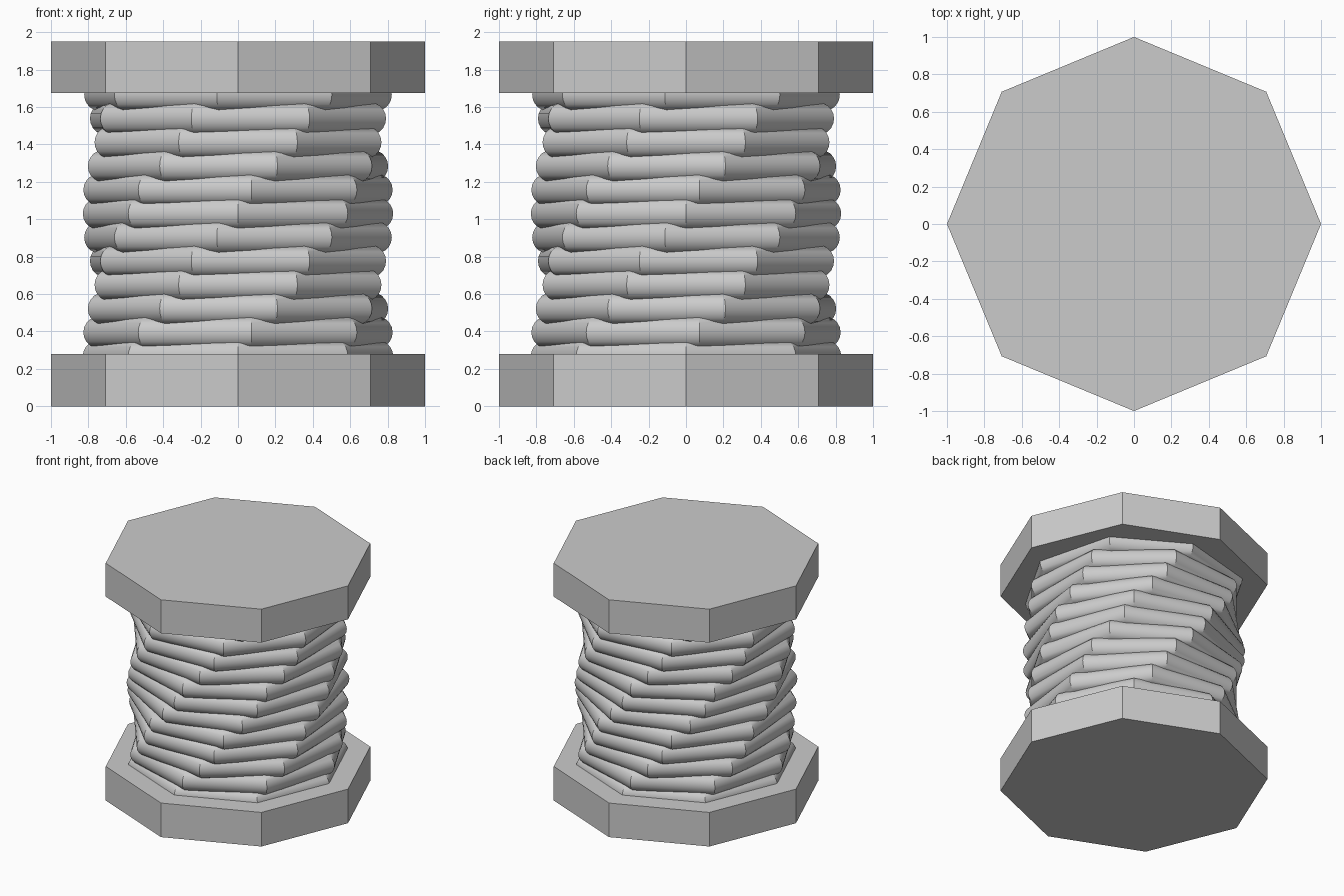
import bpy
from math import radians

if "Cube" in bpy.data.objects:
    bpy.data.objects.remove(bpy.data.objects["Cube"])


def octagon(name, radius, z0, z1):
    """Eight-sided flat-shaded disc with corners on the x and y axes."""
    bpy.ops.mesh.primitive_cylinder_add(
        vertices=8, radius=radius, depth=z1 - z0, location=(0, 0, (z0 + z1) / 2))
    bpy.context.object.name = name


# Spool: two end discs joined by a core
octagon("bottom_flange", 1.0, 0.0, 0.28)
octagon("top_flange", 1.0, 1.675, 1.95)
octagon("spool_core", 0.70, 0.2, 1.75)

# Winding: overlapping eight-sided rope loops, each turned a little further
PITCH, TUBE, OUTER = 0.127, 0.085, 0.83
TURNS = [0, 5, 14.7]
for i in range(12):
    angle = TURNS[i % 3] + 22.5 * (i // 3)
    bpy.ops.mesh.primitive_torus_add(
        major_segments=8, minor_segments=20,
        major_radius=OUTER - TUBE, minor_radius=TUBE,
        location=(0, 0, 0.268 + PITCH * i), rotation=(0, 0, radians(angle)))
    bpy.context.object.name = f"rope_loop_{i + 1}"
    bpy.ops.object.shade_smooth_by_angle(angle=radians(30))
